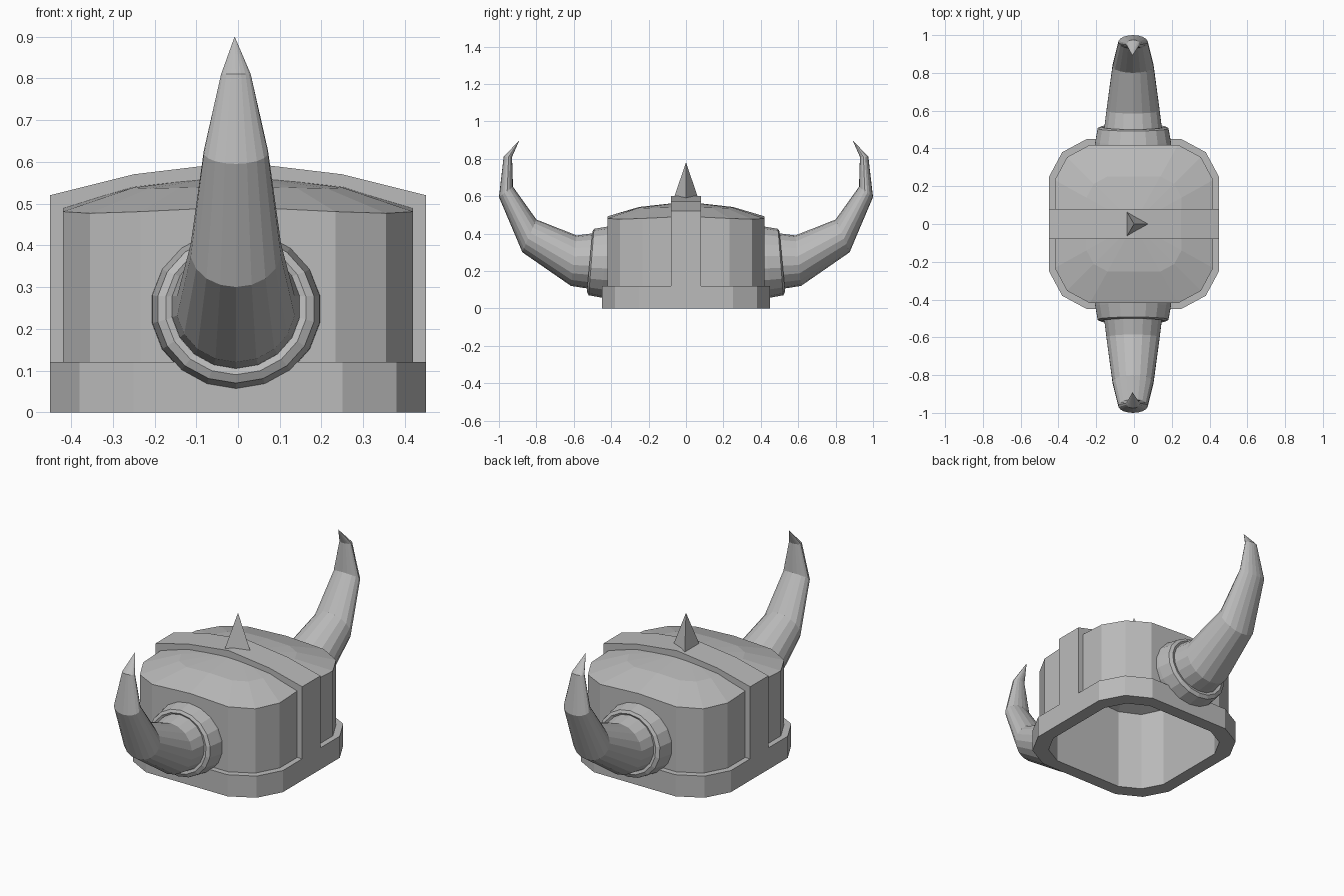
import bpy, bmesh, math
from mathutils import Vector

cube = bpy.data.objects.get("Cube")
if cube:
    bpy.data.objects.remove(cube, do_unlink=True)

steel = bpy.data.materials.new("grey_steel")
steel.use_nodes = True
GREY = (0.5, 0.5, 0.5, 1)
steel.diffuse_color = GREY
steel.node_tree.nodes["Principled BSDF"].inputs["Base Color"].default_value = GREY


def finish(bm, name):
    bmesh.ops.recalc_face_normals(bm, faces=bm.faces)
    mesh = bpy.data.meshes.new(name)
    bm.to_mesh(mesh)
    bm.free()
    mesh.materials.append(steel)
    obj = bpy.data.objects.new(name, mesh)
    bpy.context.collection.objects.link(obj)
    return obj


def loft(bm, rings, start_cap=False):
    """Skin a list of rings; a ring of one point closes to a tip."""
    loops = [[bm.verts.new(p) for p in ring] for ring in rings]
    for a, b in zip(loops, loops[1:]):
        n = max(len(a), len(b))
        for i in range(n):
            j = (i + 1) % n
            if len(a) == 1:
                bm.faces.new((a[0], b[j], b[i]))
            elif len(b) == 1:
                bm.faces.new((a[i], a[j], b[0]))
            else:
                bm.faces.new((a[i], a[j], b[j], b[i]))
    if start_cap:
        bm.faces.new(loops[0])


# Rounded square plan, one quarter turned four times
quarter = [(0.45, 0), (0.45, 0.25), (0.38, 0.38), (0.25, 0.45)]
plan = []
for turn in range(4):
    plan += quarter
    quarter = [(-y, x) for x, y in quarter]


def level(scale, z):
    return [(x * scale, y * scale, z) for x, y in plan]


def dome(scale, t, peak):
    """Ring of a shallow dome; t runs from 0 at the peak to 1 at the edge."""
    ring = []
    for x, y in plan:
        edge = peak - 0.078 - 0.19 * (math.hypot(x, y) * scale - 0.42)
        ring.append((x * scale * t, y * scale * t, peak - (peak - edge) * t ** 2))
    return ring


# Hollow helmet: cavity, thick bottom rim, shell wall and dome
SHELL, CAVITY = 0.932, 0.84
bm = bmesh.new()
rings = [[(0, 0, 0.535)], dome(CAVITY, 0.6, 0.535), dome(CAVITY, 1, 0.535),
         level(CAVITY, 0), level(1, 0), level(1, 0.12), level(SHELL, 0.12),
         dome(SHELL, 1, 0.57), dome(SHELL, 0.6, 0.57), [(0, 0, 0.57)]]
loft(bm, rings)
finish(bm, "helmet_shell")

# Crest band over the dome and down both sides
outer = [(0.45, 0.11), (0.45, 0.52), (0.25, 0.57), (0, 0.6)]
inner = [(0, 0.555), (0.25, 0.52), (0.4, 0.47), (0.4, 0.11)]
profile = outer + [(-x, z) for x, z in outer[-2::-1]]
profile += [(-x, z) for x, z in inner[::-1]] + inner[1:]
bm = bmesh.new()
face = bm.faces.new([bm.verts.new((x, -0.08, z)) for x, z in profile])
sweep = bmesh.ops.extrude_face_region(bm, geom=[face])
bmesh.ops.translate(bm, vec=(0, 0.16, 0),
                    verts=[v for v in sweep["geom"] if isinstance(v, bmesh.types.BMVert)])
finish(bm, "crest_band")

# Three-sided spike on top
bm = bmesh.new()
base = [(0.075 * math.cos(a), 0.075 * math.sin(a), 0.59)
        for a in (0, math.tau / 3, -math.tau / 3)]
loft(bm, [base, [(0, 0, 0.78)]], start_cap=True)
finish(bm, "top_spike")


def hoop(low, high, width, side):
    """Oval between a lower and an upper (y, z) point, with a half width in x."""
    low, high = Vector((0, *low)), Vector((0, *high))
    mid, half = (low + high) / 2, (low - high) / 2
    ring = []
    for i in range(18):
        a = math.tau * i / 18
        p = mid + half * math.cos(a)
        ring.append((width * math.sin(a) - 0.005, p.y * side, p.z))
    return ring


# Collars and curved horns, front and back
collar = [((0.41, 0.055), (0.4, 0.44), 0.205), ((0.45, 0.057), (0.42, 0.437), 0.203),
          ((0.52, 0.07), (0.492, 0.425), 0.19), ((0.53, 0.09), (0.5, 0.41), 0.17),
          ((0.525, 0.105), (0.495, 0.4), 0.155)]
horn = [((0.52, 0.105), (0.49, 0.402), 0.155), ((0.615, 0.12), (0.585, 0.39), 0.143),
        ((0.875, 0.3), (0.8, 0.475), 0.11), ((1.0, 0.595), (0.925, 0.65), 0.078),
        ((0.975, 0.81), (0.93, 0.81), 0.036)]
for side, place in ((-1, "front"), (1, "back")):
    bm = bmesh.new()
    loft(bm, [hoop(*h, side) for h in collar])
    finish(bm, place + "_horn_collar")
    bm = bmesh.new()
    loft(bm, [hoop(*h, side) for h in horn] + [[(-0.008, 0.89 * side, 0.9)]], start_cap=True)
    finish(bm, place + "_horn")
